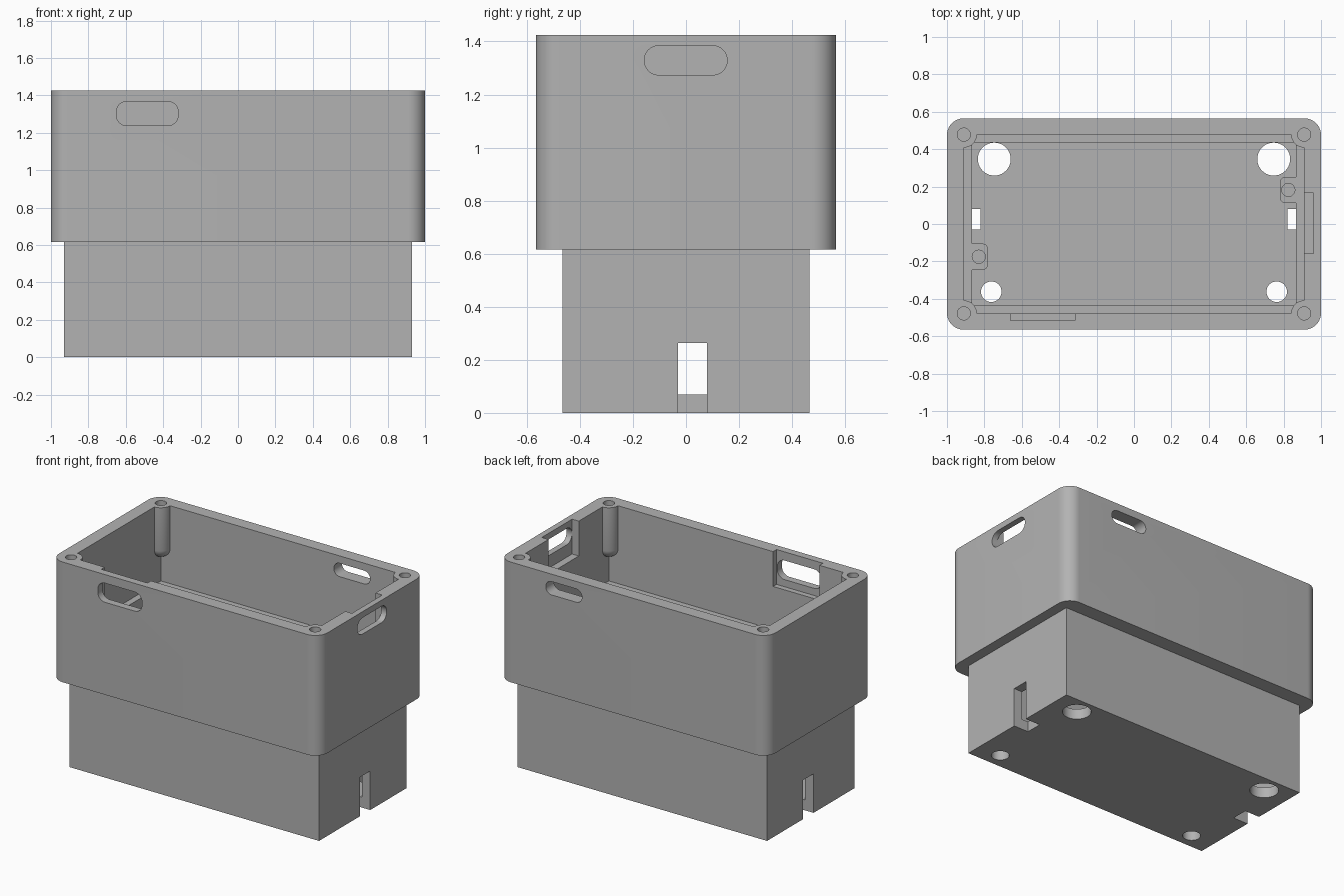
import bpy, bmesh, math
from mathutils import Matrix

cube = bpy.data.objects.get("Cube")
if cube:
    bpy.data.objects.remove(cube, do_unlink=True)

# Orientations that send an outline (a, b) extruded along c to each world axis
ALONG_Z = Matrix.Identity(4)
ALONG_Y = Matrix(((1, 0, 0, 0), (0, 0, -1, 0), (0, 1, 0, 0), (0, 0, 0, 1)))
ALONG_X = Matrix(((0, 0, 1, 0), (1, 0, 0, 0), (0, 1, 0, 0), (0, 0, 0, 1)))


def make_object(name, bm):
    bmesh.ops.recalc_face_normals(bm, faces=bm.faces[:])
    mesh = bpy.data.meshes.new(name)
    bm.to_mesh(mesh)
    bm.free()
    obj = bpy.data.objects.new(name, mesh)
    bpy.context.collection.objects.link(obj)
    return obj


def rounded_rect(a0, a1, b0, b1, r=0.0, steps=14):
    """Outline of a rectangle with optional corner arcs."""
    if r == 0:
        return [(a0, b0), (a1, b0), (a1, b1), (a0, b1)]
    points = []
    centres = [(a1 - r, b1 - r), (a0 + r, b1 - r), (a0 + r, b0 + r), (a1 - r, b0 + r)]
    for quarter, (a, b) in enumerate(centres):
        for i in range(steps + 1):
            t = (quarter + i / steps) * math.pi / 2
            points.append((a + r * math.cos(t), b + r * math.sin(t)))
    return points


def circle(a, b, r, sides=40):
    turn = 2 * math.pi / sides
    return [(a + r * math.cos(i * turn), b + r * math.sin(i * turn)) for i in range(sides)]


def prism(name, outline, c0, c1, matrix=ALONG_Z):
    bm = bmesh.new()
    face = bm.faces.new([bm.verts.new((a, b, c0)) for a, b in outline])
    out = bmesh.ops.extrude_face_region(bm, geom=[face])
    for v in out["geom"]:
        if isinstance(v, bmesh.types.BMVert):
            v.co.z = c1
    bmesh.ops.transform(bm, matrix=matrix, verts=bm.verts[:])
    return make_object(name, bm)


def capsule(name, x, y, r, z_tip, z_top):
    """Round-ended post."""
    bm = bmesh.new()
    bmesh.ops.create_uvsphere(bm, u_segments=40, v_segments=15, radius=r)
    for v in bm.verts:
        v.co.z += z_top if v.co.z > 0 else z_tip + r
        v.co.x += x
        v.co.y += y
    return make_object(name, bm)


def combine(target, tool, operation="DIFFERENCE"):
    """Apply one boolean and discard the tool."""
    mod = target.modifiers.new("combine", "BOOLEAN")
    mod.operation = operation
    mod.solver = "EXACT"
    mod.object = tool
    bpy.context.view_layer.update()
    depsgraph = bpy.context.evaluated_depsgraph_get()
    mesh = bpy.data.meshes.new_from_object(target.evaluated_get(depsgraph))
    target.modifiers.clear()
    target.data = mesh
    bpy.data.objects.remove(tool, do_unlink=True)


TOP, STEP, LEDGE, FLOOR = 1.425, 0.615, 0.9, 0.07
CORNERS = [(sx * 0.91, sy * 0.478) for sx in (-1, 1) for sy in (-1, 1)]

# Outer shell: rounded upper box over a narrower square base
body = prism("enclosure_body", rounded_rect(-1, 1, -0.565, 0.565, 0.09), STEP, TOP)
combine(body, prism("base", rounded_rect(-0.93, 0.93, -0.465, 0.465), 0, 0.75), "UNION")

# Upper cavity, leaving round-ended screw posts in the corners
cavity = prism("upper_cavity", rounded_rect(-0.91, 0.91, -0.478, 0.478), LEDGE, 1.6)
for x, y in CORNERS:
    combine(cavity, capsule("post", x, y, 0.07, 1.07, 1.8))
combine(body, cavity)

# Lower cavity, leaving two mounting tabs on the end walls
cavity = prism("lower_cavity", rounded_rect(-0.867, 0.867, -0.435, 0.435), FLOOR, 1.0)
for side, y in ((1, 0.182), (-1, -0.175)):
    x0, x1 = sorted((side * 0.78, side * 1.1))
    combine(cavity, prism("tab", rounded_rect(x0, x1, y - 0.07, y + 0.07, 0.03), 0.6, 1.2))
combine(body, cavity)

# Screw holes in posts and tabs
for x, y in CORNERS:
    combine(body, prism("post_hole", circle(x, y, 0.035), 1.16, 1.6))
for x, y in ((0.825, 0.182), (-0.83, -0.175)):
    combine(body, prism("tab_hole", circle(x, y, 0.035), 0.68, 1.0))

# Floor holes and notches at both ends
for side in (-1, 1):
    combine(body, prism("large_hole", circle(side * 0.747, 0.347, 0.088), -0.1, 0.2))
    combine(body, prism("small_hole", circle(side * 0.763, -0.362, 0.055), -0.1, 0.2))
    x0, x1 = sorted((side * 0.82, side * 1.1))
    combine(body, prism("notch", rounded_rect(x0, x1, -0.03, 0.08), -0.1, 0.263))

# Wall recesses, open at the rim
combine(body, prism("front_recess", rounded_rect(-0.66, -0.315, -0.515, -0.4), 1.19, 1.6))
combine(body, prism("side_recess", rounded_rect(0.8, 0.96, -0.158, 0.165), 1.19, 1.6))

# Rounded slots through the walls
combine(body, prism("front_slot", rounded_rect(-0.65, -0.32, 1.238, 1.367, 0.055), 0.42, 0.7, ALONG_Y))
combine(body, prism("back_slot", rounded_rect(0.38, 0.65, 1.285, 1.375, 0.044), -0.7, -0.42, ALONG_Y))
combine(body, prism("side_slot", rounded_rect(-0.157, 0.155, 1.274, 1.384, 0.054), 0.85, 1.1, ALONG_X))

# Single grey material
grey = bpy.data.materials.new("plain grey")
grey.use_nodes = True
colour = (0.45, 0.45, 0.45, 1)
grey.diffuse_color = colour
grey.node_tree.nodes["Principled BSDF"].inputs["Base Color"].default_value = colour
body.data.materials.clear()
body.data.materials.append(grey)
for poly in body.data.polygons:
    poly.material_index = 0

bpy.ops.object.select_all(action="DESELECT")
body.select_set(True)
bpy.context.view_layer.objects.active = body
bpy.ops.object.shade_smooth_by_angle(angle=math.radians(30))
